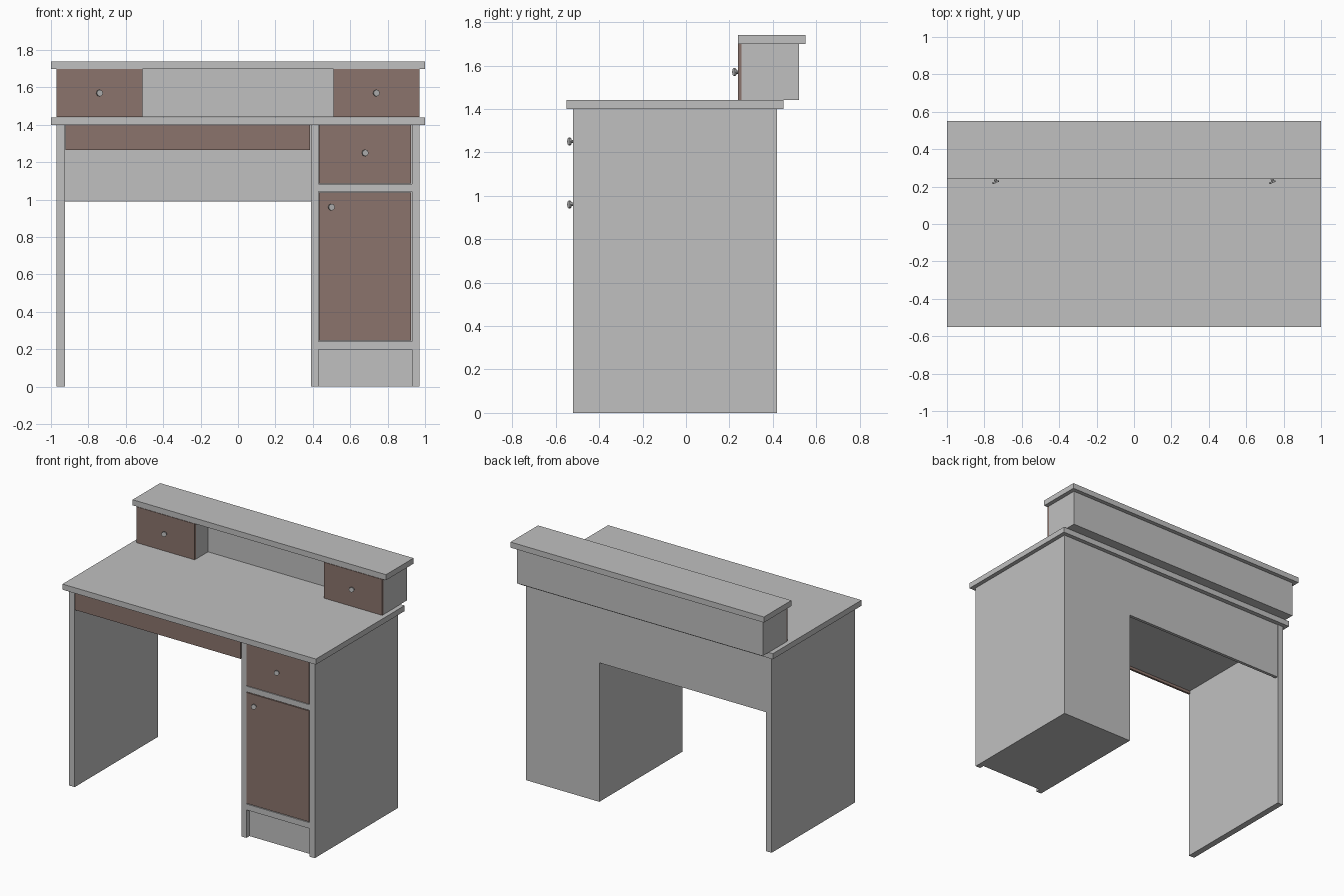
import bpy, math

if "Cube" in bpy.data.objects:
    bpy.data.objects.remove(bpy.data.objects["Cube"])

def material(name, rgb):
    m = bpy.data.materials.new(name)
    m.diffuse_color = (*rgb, 1)
    m.use_nodes = True
    m.node_tree.nodes["Principled BSDF"].inputs["Base Color"].default_value = m.diffuse_color
    return m

GREY = material("light grey", (0.527, 0.527, 0.527))
BROWN = material("dusty brown", (0.258, 0.174, 0.150))

def box(name, x, y, z, mat=GREY):
    """Axis-aligned board given its (min, max) on each axis."""
    bpy.ops.mesh.primitive_cube_add(size=1, location=[(a + b) / 2 for a, b in (x, y, z)])
    o = bpy.context.object
    o.name = name
    o.scale = [b - a for a, b in (x, y, z)]
    bpy.ops.object.transform_apply(location=False, rotation=False, scale=True)
    o.data.materials.append(mat)
    return o

def knob(name, x, y, z):
    """Small stem and cap standing out from a front at depth y."""
    for part, r, y0, y1 in (("stem", 0.008, y - 0.013, y), ("cap", 0.018, y - 0.021, y - 0.012)):
        bpy.ops.mesh.primitive_cylinder_add(vertices=8, radius=r, depth=y1 - y0,
                                            location=(x, (y0 + y1) / 2, z),
                                            rotation=(math.pi / 2, 0, math.pi / 8))
        o = bpy.context.object
        o.name = f"{name}_{part}"
        o.data.materials.append(GREY)

FRONT, BACK, UNDER = -0.52, 0.42, 1.40

# Desk top, left leg panel and modesty panel
box("desk_top", (-1, 1), (-0.55, 0.45), (UNDER, 1.44))
box("left_leg", (-0.97, -0.925), (FRONT, BACK), (0, UNDER))
box("modesty_panel", (-0.925, 0.39), (BACK - 0.025, BACK - 0.003), (0.99, UNDER))

# Wide centre drawer
box("centre_drawer_front", (-0.922, 0.385), (FRONT, FRONT + 0.015), (1.265, UNDER - 0.002), BROWN)
box("centre_drawer_box", (-0.92, 0.385), (FRONT + 0.015, 0.39), (1.285, UNDER - 0.002))

# Cabinet carcass
box("cabinet_left_side", (0.39, 0.43), (FRONT, BACK - 0.02), (0, UNDER))
box("cabinet_right_side", (0.93, 0.97), (FRONT, BACK - 0.02), (0, UNDER))
box("cabinet_back", (0.39, 0.97), (BACK - 0.02, BACK), (0, UNDER))
box("cabinet_plinth", (0.43, 0.93), (-0.485, BACK - 0.02), (0, 0.20))
box("cabinet_floor", (0.43, 0.93), (FRONT, BACK - 0.02), (0.20, 0.242))
box("cabinet_rail", (0.43, 0.93), (FRONT, BACK - 0.02), (1.043, 1.083))

# Cabinet drawer and door fronts
box("cabinet_drawer_front", (0.433, 0.924), (FRONT, FRONT + 0.018), (1.087, UNDER - 0.002), BROWN)
box("cabinet_door", (0.433, 0.924), (FRONT, FRONT + 0.018), (0.247, 1.038), BROWN)
knob("cabinet_drawer_knob", 0.68, FRONT, 1.25)
knob("cabinet_door_knob", 0.50, FRONT, 0.96)

# Raised shelf with a small drawer box at each end
box("upper_shelf", (-1, 1), (0.24, 0.55), (1.70, 1.74))
box("upper_back", (-0.51, 0.51), (0.39, 0.52), (1.442, 1.70))
for side, s in (("left", -1), ("right", 1)):
    x = sorted((s * 0.51, s * 0.97))
    box(f"upper_{side}_box", x, (0.255, 0.52), (1.442, 1.70))
    box(f"upper_{side}_drawer_front", x, (0.24, 0.255), (1.442, 1.698), BROWN)
    knob(f"upper_{side}_knob", s * 0.74, 0.24, 1.57)
